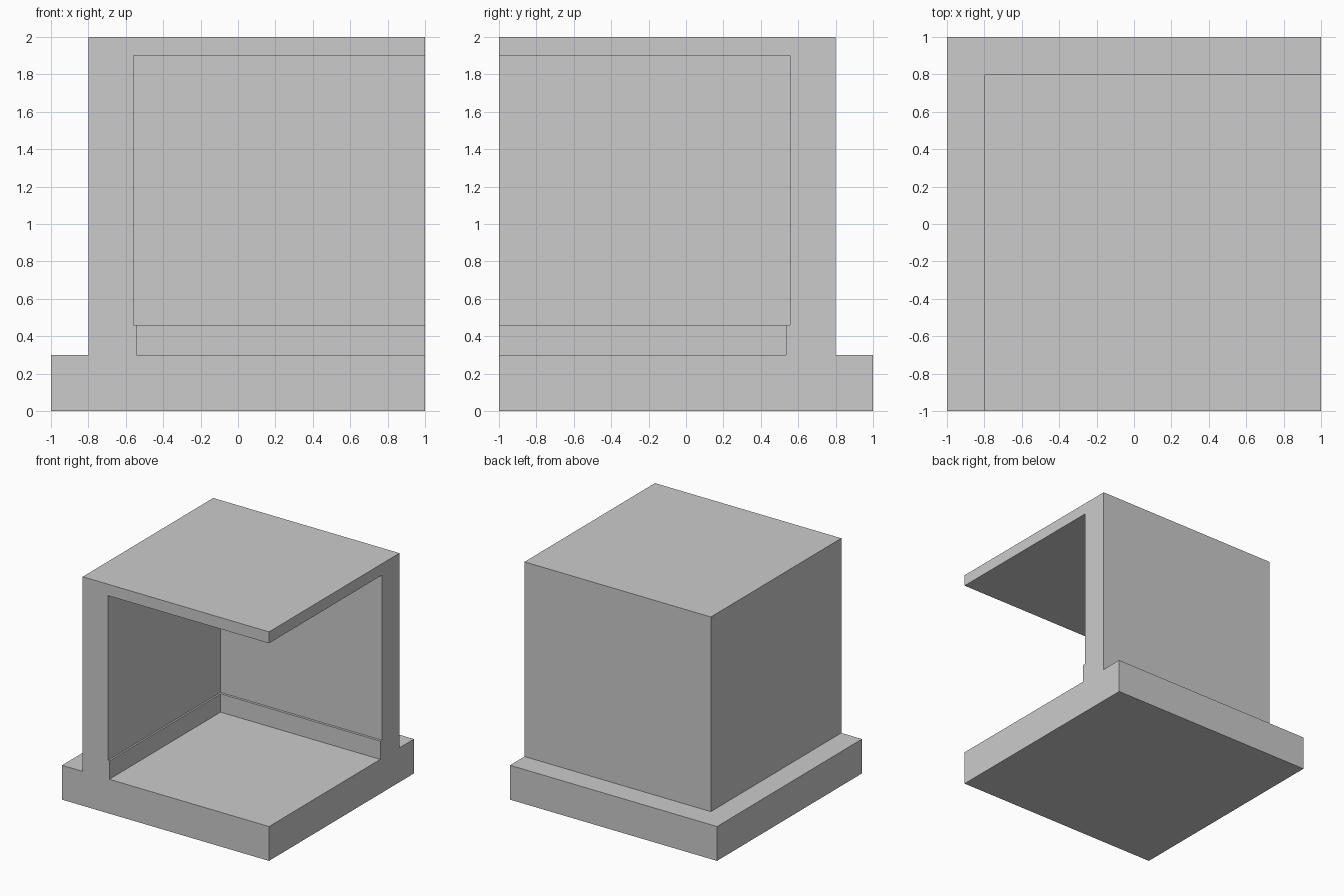
import bpy
from mathutils import Vector

if "Cube" in bpy.data.objects:
    bpy.data.objects.remove(bpy.data.objects["Cube"])


def box(name, lo, hi):
    """Axis-aligned box between two corners."""
    lo, hi = Vector(lo), Vector(hi)
    bpy.ops.mesh.primitive_cube_add(size=1, location=(lo + hi) / 2)
    ob = bpy.context.object
    ob.name = name
    ob.scale = hi - lo
    bpy.ops.object.transform_apply(location=True, rotation=True, scale=True)
    return ob


def carve(target, lo, hi):
    """Cut a box-shaped volume out of the target."""
    cutter = box("cutter", lo, hi)
    cutter.hide_render = True
    bpy.context.view_layer.objects.active = target
    mod = target.modifiers.new("carve", "BOOLEAN")
    mod.operation = "DIFFERENCE"
    mod.solver = "EXACT"
    mod.object = cutter
    bpy.ops.object.modifier_apply(modifier=mod.name)
    bpy.data.objects.remove(cutter, do_unlink=True)


FLOOR, CEILING, TRIM_TOP = 0.30, 1.90, 0.46

# Solid block that becomes the cutaway room
room = box("cutaway_room", (-1, -1, 0), (1, 1, 2))

# Outer steps: leave the floor slab projecting past the left and back walls
carve(room, (-2, -2, FLOOR), (-0.8, 2, 3))
carve(room, (-2, 0.8, FLOOR), (2, 2, 3))

# Room interior, open to the front and right, under a thin ceiling
carve(room, (-0.558, -2, TRIM_TOP), (2, 0.556, CEILING))

# Lower, slightly narrower recess leaves the skirting board
carve(room, (-0.543, -2, FLOOR), (2, 0.535, 0.9))
